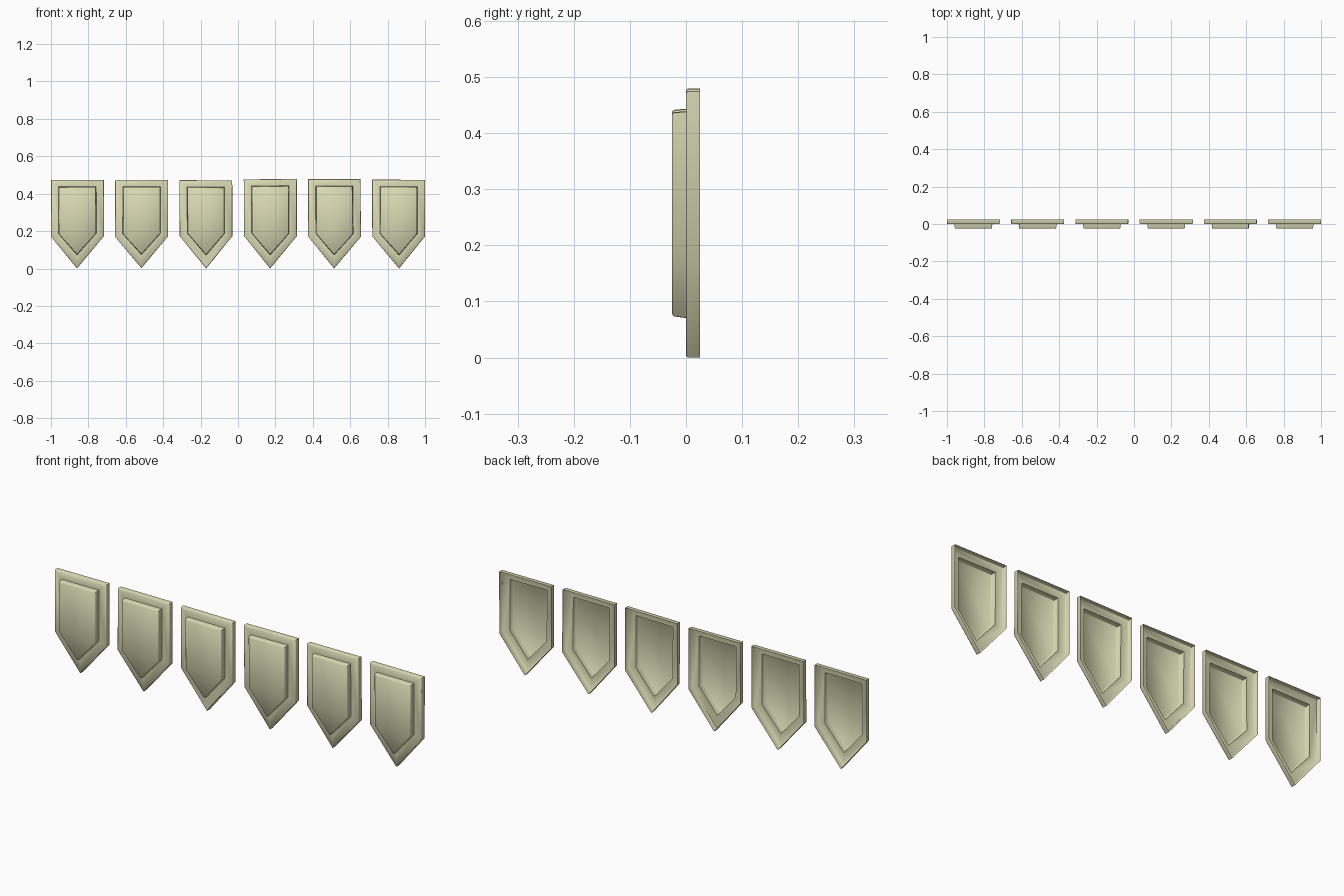
import bpy, bmesh, math, random

if "Cube" in bpy.data.objects:
    bpy.data.objects.remove(bpy.data.objects["Cube"])

random.seed(4)

mat = bpy.data.materials.new("olive_cloth")
mat.diffuse_color = (0.70, 0.70, 0.46, 1)
mat.use_nodes = True
mat.node_tree.nodes["Principled BSDF"].inputs["Base Color"].default_value = mat.diffuse_color

# (half width, top, shoulder, tip) of the two pointed outlines
PLATE = (0.141, 0.475, 0.172, 0.0)
PANEL = (0.100, 0.439, 0.187, 0.072)


def outline(shape, inset=0.0):
    """Five-sided pointed shield, offset inwards by inset."""
    w, top, shoulder, tip = shape
    w, top = w - inset, top - inset
    shoulder, tip = shoulder + 0.36 * inset, tip + 1.57 * inset
    return [(-w, top), (-w, shoulder), (0, tip), (w, shoulder), (w, top)]


def pennant(name, cx, lift):
    """Embossed shell with an open back: plate rim, border, raised panel."""
    bm = bmesh.new()
    # outline, inset and depth of each loop, from the back rim to the front
    loops = [(PLATE, 0.0, 0.025), (PLATE, 0.0, 0.003), (PLATE, 0.003, 0.0),
             (PANEL, 0.0, 0.0), (PANEL, 0.002, -0.022), (PANEL, 0.005, -0.025)]
    # slight hand-cut irregularity, shared by all loops of a corner
    wobble = [(random.uniform(-0.002, 0.002), random.uniform(-0.002, 0.002))
              for _ in range(5)]
    rings = []
    for shape, inset, y in loops:
        ring = []
        for (x, z), (dx, dz) in zip(outline(shape, inset), wobble):
            x = max(-1, min(1, cx + x + dx))
            z = max(0, z + dz + (lift if z > 0.4 else 0))
            ring.append(bm.verts.new((x, y, z)))
        rings.append(ring)
    for a, b in zip(rings, rings[1:]):
        for i in range(5):
            j = (i + 1) % 5
            bm.faces.new((a[i], a[j], b[j], b[i]))
    bm.faces.new(rings[-1])
    bmesh.ops.recalc_face_normals(bm, faces=bm.faces)
    # keep the front panel facing -y
    bm.faces.ensure_lookup_table()
    if bm.faces[-1].normal.y > 0:
        bmesh.ops.reverse_faces(bm, faces=bm.faces)
    me = bpy.data.meshes.new(name)
    bm.to_mesh(me)
    bm.free()
    ob = bpy.data.objects.new(name, me)
    me.materials.append(mat)
    bpy.context.collection.objects.link(ob)
    bpy.ops.object.select_all(action='DESELECT')
    ob.select_set(True)
    bpy.context.view_layer.objects.active = ob
    bpy.ops.object.shade_smooth_by_angle(angle=math.radians(50))


# row of six pennants with slightly different top heights
for n, lift in enumerate((0, 0, -0.003, 0.003, 0.003, 0)):
    pennant(f"pennant_{n + 1}", (n - 2.5) * 0.3436, lift)
